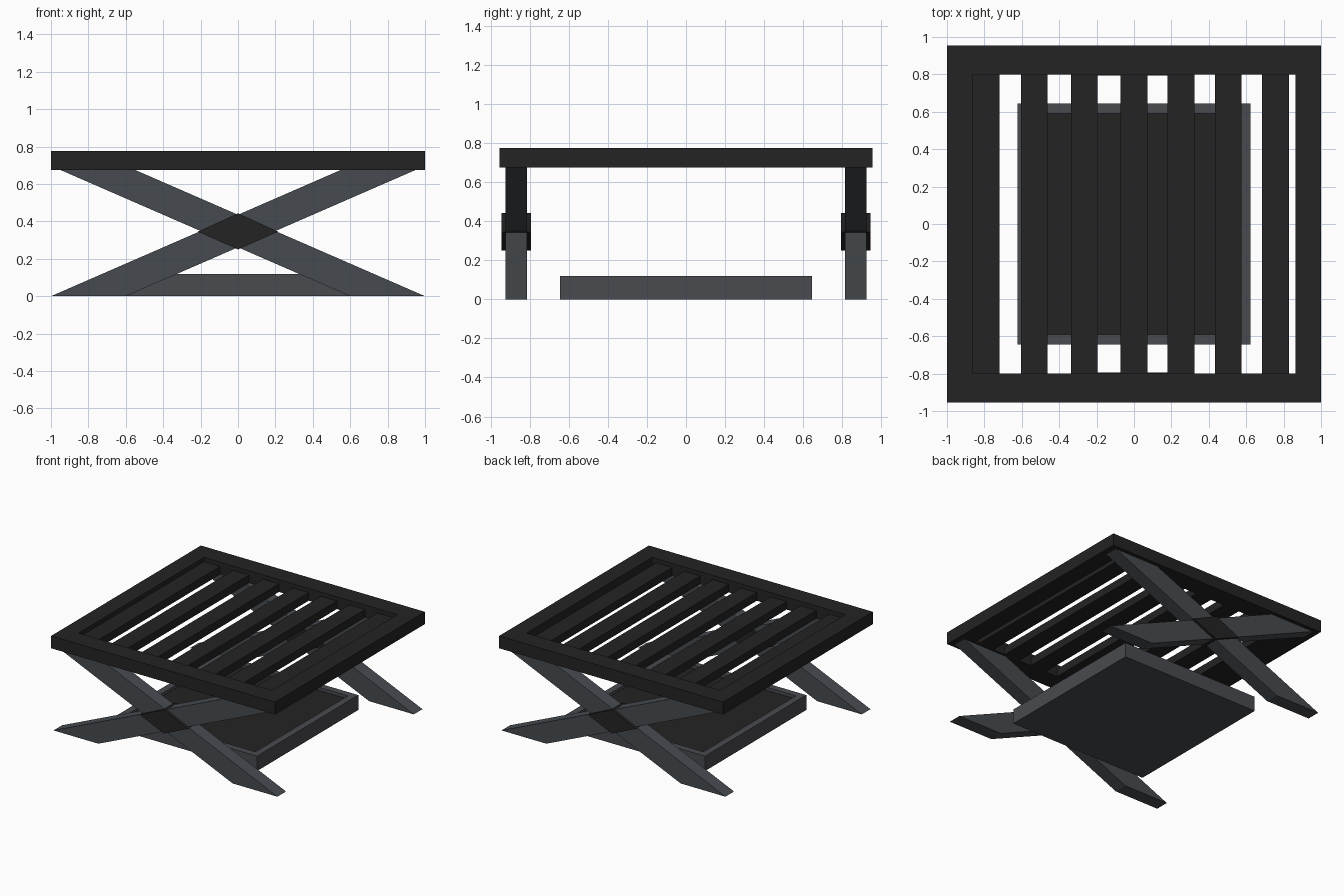
import bpy
import bmesh

cube = bpy.data.objects.get("Cube")
if cube:
    bpy.data.objects.remove(cube, do_unlink=True)


def material(name, colour):
    mat = bpy.data.materials.new(name)
    mat.use_nodes = True
    mat.diffuse_color = (*colour, 1)
    mat.node_tree.nodes["Principled BSDF"].inputs["Base Color"].default_value = (*colour, 1)
    return mat


BLACK = material("charcoal black", (0.017, 0.017, 0.017))
LEG_GREY = material("slate grey", (0.062, 0.071, 0.08))
TRAY_GREY = material("steel grey", (0.066, 0.069, 0.08))


def finish(name, bm, *mats):
    bmesh.ops.recalc_face_normals(bm, faces=bm.faces[:])
    mesh = bpy.data.meshes.new(name)
    bm.to_mesh(mesh)
    bm.free()
    for mat in mats:
        mesh.materials.append(mat)
    obj = bpy.data.objects.new(name, mesh)
    bpy.context.collection.objects.link(obj)
    return obj


def add_box(bm, x0, x1, y0, y1, z0, z1):
    verts = bmesh.ops.create_cube(bm, size=1)["verts"]
    for v in verts:
        v.co = (x1 if v.co.x > 0 else x0, y1 if v.co.y > 0 else y0, z1 if v.co.z > 0 else z0)


def prism(name, outline, y0, y1, mat):
    """Extrude an (x, z) outline along y."""
    bm = bmesh.new()
    face = bm.faces.new([bm.verts.new((x, y0, z)) for x, z in outline])
    extruded = bmesh.ops.extrude_face_region(bm, geom=[face])["geom"]
    moved = [g for g in extruded if isinstance(g, bmesh.types.BMVert)]
    bmesh.ops.translate(bm, verts=moved, vec=(0, y1 - y0, 0))
    return finish(name, bm, mat)


TOP, UNDER = 0.775, 0.675

# Top frame: rectangular ring with a through opening
bm = bmesh.new()
rings = []
for hx, hy in ((1.0, 0.955), (0.863, 0.8)):
    corners = ((-hx, -hy), (hx, -hy), (hx, hy), (-hx, hy))
    rings.append([[bm.verts.new((x, y, z)) for x, y in corners] for z in (UNDER, TOP)])
(outer_low, outer_high), (inner_low, inner_high) = rings
for a, b in ((outer_low, outer_high), (inner_low, inner_high),
             (outer_low, inner_low), (outer_high, inner_high)):
    for i in range(4):
        j = (i + 1) % 4
        bm.faces.new((a[i], a[j], b[j], b[i]))
finish("top_frame", bm, BLACK)

# Slats set slightly below the frame top
bm = bmesh.new()
for x in (-0.863, -0.605, -0.338, -0.072, 0.18, 0.433, 0.685):
    add_box(bm, x, x + 0.143, -0.8, 0.8, UNDER, 0.74)
finish("slats", bm, BLACK)

# Crossed legs with a dark joint block, front and back
leg = ((-1, 0), (-0.6, 0), (0.95, UNDER), (0.55, UNDER))
joint = ((0, 0.25), (0.215, 0.345), (0, 0.443), (-0.215, 0.345))
for label, centre in (("front", -0.87), ("back", 0.87)):
    for side, sign in (("right", 1), ("left", -1)):
        outline = [(sign * x, z) for x, z in leg]
        prism(f"{label}_leg_{side}", outline, centre - 0.055, centre + 0.055, LEG_GREY)
    prism(f"{label}_leg_joint", joint, centre - 0.076, centre + 0.076, BLACK)

# Lower tray with a recessed dark floor
bm = bmesh.new()
add_box(bm, -0.623, 0.623, -0.645, 0.645, 0, 0.12)
bm.normal_update()
floor = max(bm.faces, key=lambda f: f.calc_center_median().z)
bmesh.ops.inset_region(bm, faces=[floor], thickness=0.077)
floor.material_index = 1
lowered = bmesh.ops.extrude_face_region(bm, geom=[floor])["geom"]
bmesh.ops.translate(bm, vec=(0, 0, -0.025),
                    verts=[g for g in lowered if isinstance(g, bmesh.types.BMVert)])
if floor.is_valid:
    bm.faces.remove(floor)
for f in bm.faces:
    c = f.calc_center_median()
    f.material_index = 1 if max(abs(c.x), abs(c.y)) < 0.1 and c.z > 0.05 else 0
finish("tray", bm, TRAY_GREY, BLACK)
